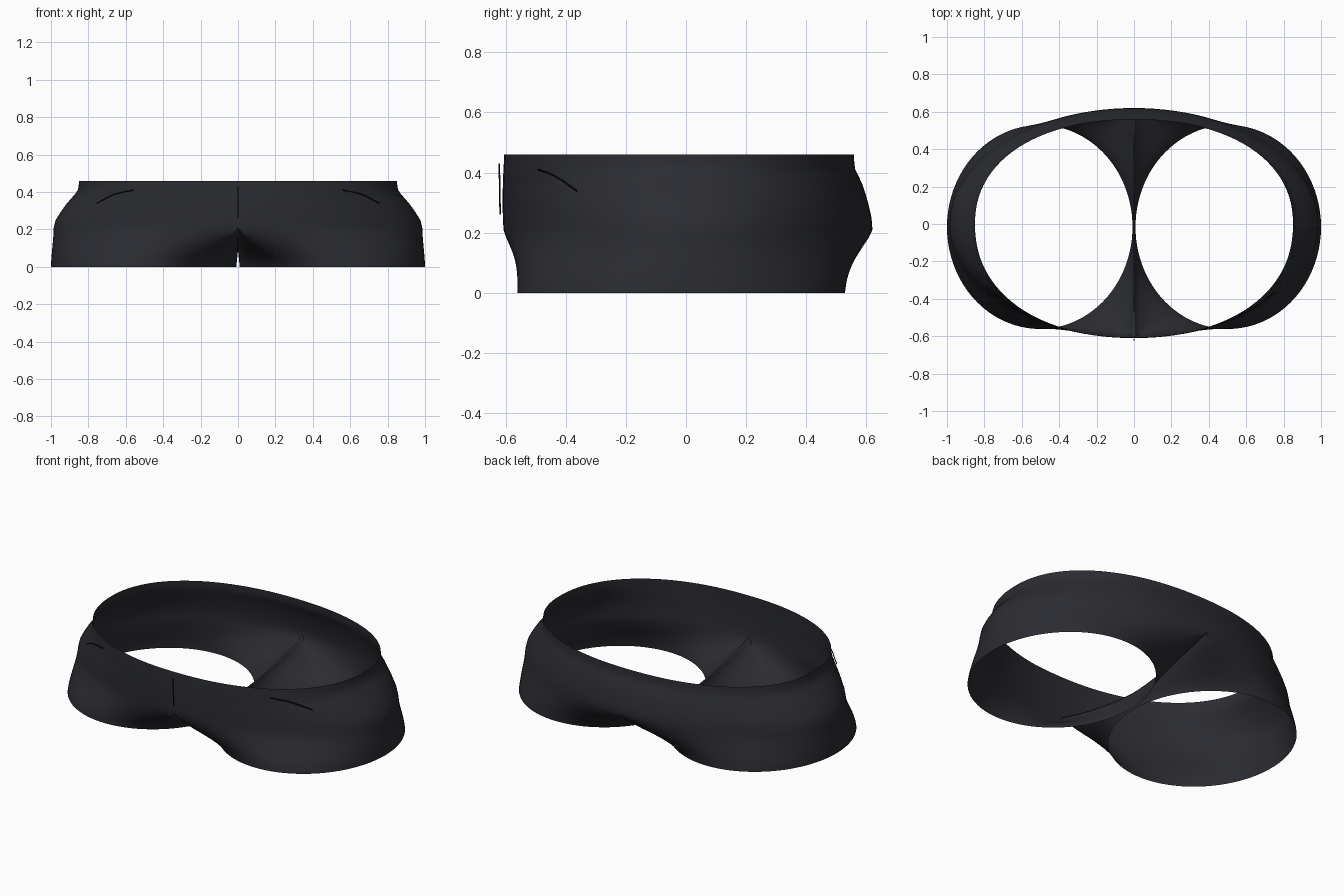
import bpy, bmesh, math

if "Cube" in bpy.data.objects:
    bpy.data.objects.remove(bpy.data.objects["Cube"])

mat = bpy.data.materials.new("dark_fabric")
mat.diffuse_color = (0.024, 0.025, 0.031, 1)
mat.use_nodes = True
mat.node_tree.nodes["Principled BSDF"].inputs["Base Color"].default_value = mat.diffuse_color
line_mat = bpy.data.materials.new("stitch_black")
line_mat.diffuse_color = (0.004, 0.004, 0.005, 1)
line_mat.use_nodes = True
line_mat.node_tree.nodes["Principled BSDF"].inputs["Base Color"].default_value = line_mat.diffuse_color

HIP_Z = 0.21
SPLIT = math.radians(122)   # leg angle where the crotch seam begins
N_OUT, N_SEAM, N_LEG = 56, 32, 14

# z, half width, front depth, back depth, superellipse power
RINGS = [
    (0.21, 0.985, 0.607, 0.620, 2.0),
    (0.25, 0.975, 0.609, 0.617, 2.0),
    (0.29, 0.950, 0.610, 0.608, 2.03),
    (0.33, 0.922, 0.610, 0.597, 2.06),
    (0.36, 0.897, 0.609, 0.587, 2.1),
    (0.39, 0.870, 0.608, 0.573, 2.15),
    (0.41, 0.857, 0.607, 0.563, 2.2),
    (0.43, 0.852, 0.606, 0.560, 2.2),
    (0.46, 0.850, 0.605, 0.558, 2.2),
]


def ring_point(ring, a):
    z, w, front, back, n = ring
    c, s = max(math.cos(a), 0.0), math.sin(a)
    depth = back if s > 0 else front
    return (w * c ** (2 / n), math.copysign(depth * abs(s) ** (2 / n), s), z)


def leg_point(a):
    return (0.504 + 0.496 * math.cos(a), -0.016 + 0.545 * math.sin(a), 0.0)


def bridge(bm, rows, closed=False):
    for lo, hi in zip(rows, rows[1:]):
        n = len(lo)
        for i in range(n if closed else n - 1):
            j = (i + 1) % n
            bm.faces.new((lo[i], lo[j], hi[j], hi[i]))


bm = bmesh.new()

# Hips and waistband, right half
angles = [-math.pi / 2 + math.pi * i / N_OUT for i in range(N_OUT + 1)]
bridge(bm, [[bm.verts.new(ring_point(r, a)) for a in angles] for r in RINGS])

# Leg: half hip ring plus crotch seam, blended down to an oval hem
start = [ring_point(RINGS[0], a) for a in angles]
end = [leg_point(a * SPLIT / (math.pi / 2)) for a in angles]
for i in range(1, N_SEAM):
    a = SPLIT + (2 * math.pi - 2 * SPLIT) * i / N_SEAM
    t = math.sin(a) / math.sin(SPLIT)
    start.append((0, t * (0.620 if t > 0 else 0.607), 0.10 + (HIP_Z - 0.10) * abs(t) ** 1.6))
    end.append(leg_point(a))
rows = []
for k in range(N_LEG + 1):
    s = k / N_LEG
    w = 0.4 * s + 0.6 * s * s * (3 - 2 * s)
    rows.append([bm.verts.new((p[0] + (q[0] - p[0]) * w, p[1] + (q[1] - p[1]) * w, p[2] * (1 - s)))
                 for p, q in zip(start, end)])
bridge(bm, rows[::-1], closed=True)

bmesh.ops.remove_doubles(bm, verts=bm.verts, dist=0.0005)
bmesh.ops.recalc_face_normals(bm, faces=bm.faces)
# Make sure the outside faces outward
side = max(bm.faces, key=lambda f: f.calc_center_median().x)
if side.normal.x < 0:
    bmesh.ops.reverse_faces(bm, faces=bm.faces)
mesh = bpy.data.meshes.new("shorts_body")
bm.to_mesh(mesh)
bm.free()
body = bpy.data.objects.new("shorts_body", mesh)
bpy.context.collection.objects.link(body)
mesh.materials.append(mat)
mirror = body.modifiers.new("mirror", "MIRROR")
mirror.merge_threshold = 0.0005
bpy.context.view_layer.objects.active = body
body.select_set(True)
bpy.ops.object.shade_smooth_by_angle(angle=math.radians(50))


# Stitch lines
def stitch(name, points, radius=0.003):
    cu = bpy.data.curves.new(name, "CURVE")
    cu.dimensions = "3D"
    cu.bevel_depth = radius
    cu.bevel_resolution = 1
    cu.use_fill_caps = True
    sp = cu.splines.new("BEZIER")
    sp.bezier_points.add(len(points) - 1)
    for bp, p in zip(sp.bezier_points, points):
        bp.co = p
        bp.handle_left_type = bp.handle_right_type = "AUTO"
    cu.materials.append(line_mat)
    bpy.context.collection.objects.link(bpy.data.objects.new(name, cu))


stitch("fly_seam", [(0, -0.621, 0.43), (0, -0.618, 0.26)])
for sx, label in ((1, "right"), (-1, "left")):
    stitch("pocket_line_" + label,
           [(sx * 0.56, -0.492, 0.41), (sx * 0.66, -0.436, 0.388), (sx * 0.755, -0.364, 0.34)])
